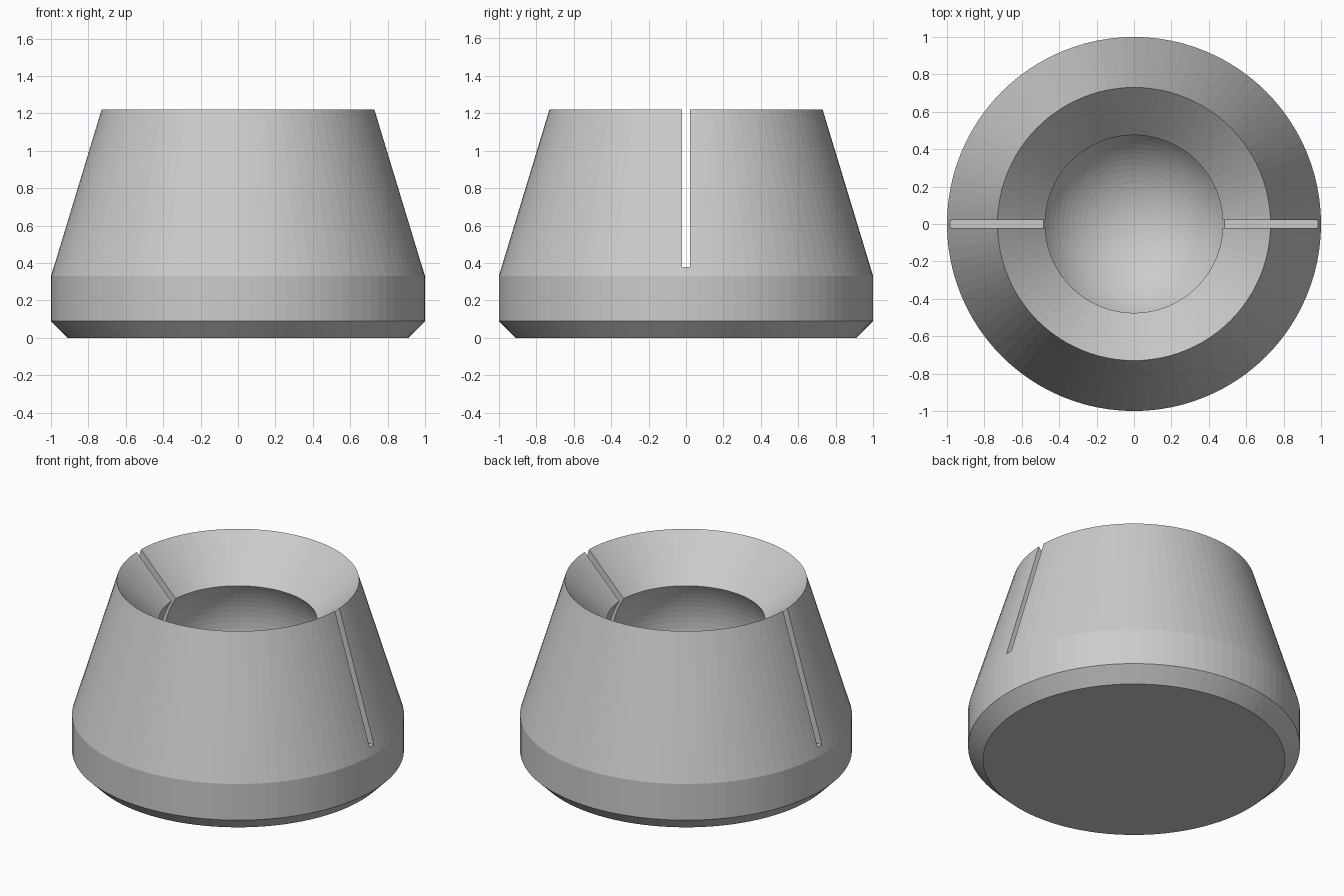
import bpy, bmesh
from math import atan2, cos, sin, pi

if "Cube" in bpy.data.objects:
    bpy.data.objects.remove(bpy.data.objects["Cube"])

SEGMENTS = 96
BORE_Z, BORE_R = 0.662, 0.561      # centre and radius of the spherical socket
LIP_R, LIP_Z = 0.475, 0.96         # where the countersink meets the socket


def lathe(name, profile):
    """Revolve an (r, z) profile that starts and ends on the axis."""
    bm = bmesh.new()
    verts = [bm.verts.new((r, 0, z)) for r, z in profile]
    edges = [bm.edges.new(pair) for pair in zip(verts, verts[1:])]
    bmesh.ops.spin(bm, geom=verts + edges, cent=(0, 0, 0), axis=(0, 0, 1),
                   angle=2 * pi, steps=SEGMENTS, use_duplicate=False)
    bmesh.ops.remove_doubles(bm, verts=bm.verts, dist=1e-4)
    bmesh.ops.recalc_face_normals(bm, faces=bm.faces)
    mesh = bpy.data.meshes.new(name)
    bm.to_mesh(mesh)
    bm.free()
    obj = bpy.data.objects.new(name, mesh)
    bpy.context.collection.objects.link(obj)
    return obj


# Outer wall: chamfered foot, short cylinder, tapered neck to a sharp rim
profile = [(0, 0), (0.91, 0), (1, 0.09), (1, 0.33), (0.73, 1.22)]

# Spherical socket from the lip down to its lowest point
start = atan2(LIP_Z - BORE_Z, LIP_R)
for i in range(33):
    a = start + (-pi / 2 - start) * i / 32
    profile.append((max(0, BORE_R * cos(a)), BORE_Z + BORE_R * sin(a)))
body = lathe("socket_cup", profile)

# Narrow slot through both walls along x
bpy.ops.mesh.primitive_cube_add(size=1, location=(0, 0, 0.88))
slot = bpy.context.object
slot.name = "slot_cutter"
slot.scale = (2.4, 0.045, 1.0)
slot.hide_render = True
slot.display_type = 'WIRE'

cut = body.modifiers.new("slot", 'BOOLEAN')
cut.operation = 'DIFFERENCE'
cut.solver = 'EXACT'
cut.object = slot
